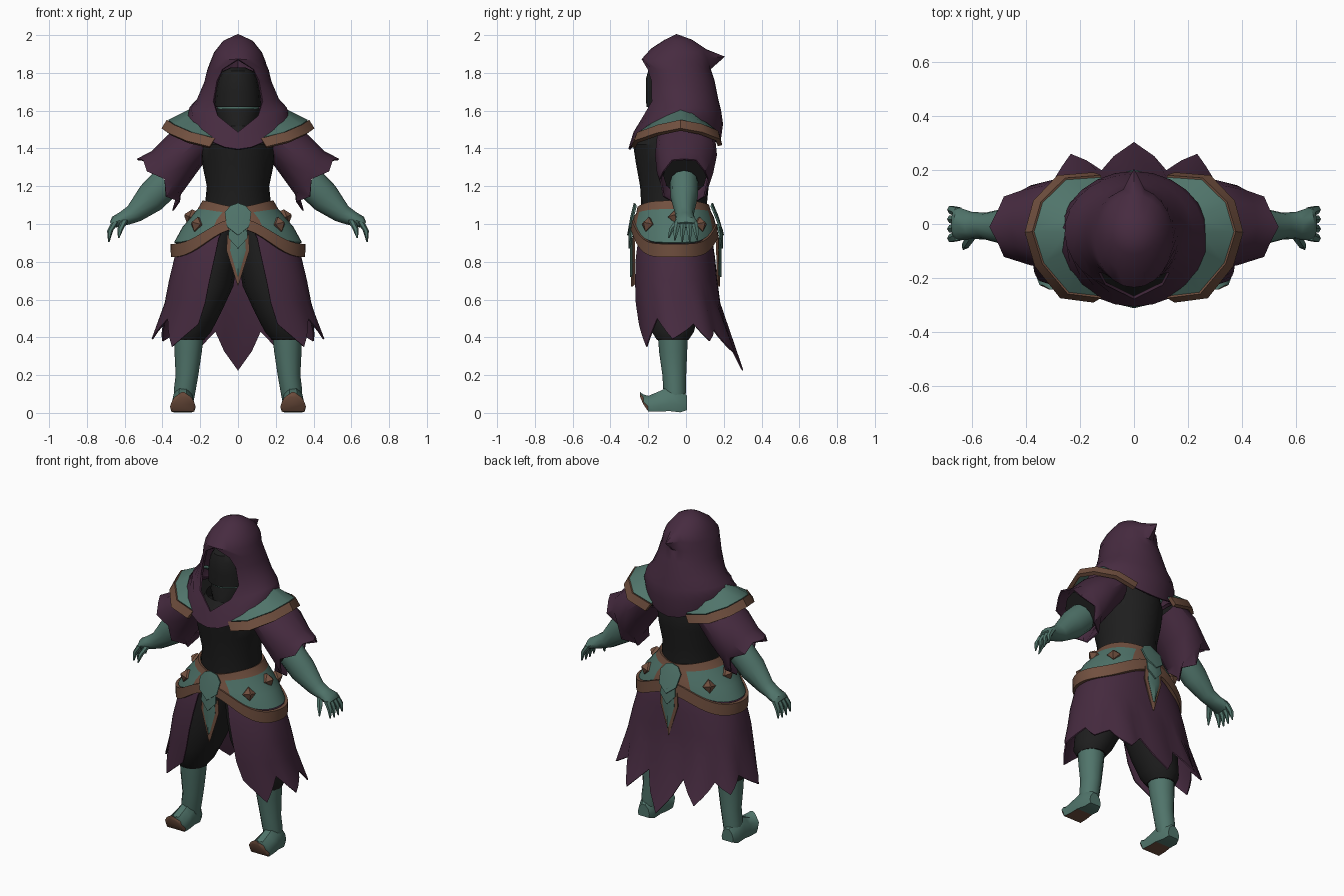
import bpy, bmesh, math
from mathutils import Vector

if "Cube" in bpy.data.objects:
    bpy.data.objects.remove(bpy.data.objects["Cube"])


def material(name, rgb):
    m = bpy.data.materials.new(name)
    m.diffuse_color = (*rgb, 1)
    m.use_nodes = True
    m.node_tree.nodes["Principled BSDF"].inputs["Base Color"].default_value = m.diffuse_color
    return m


PURPLE = material("purple cloth", (0.062, 0.024, 0.051))
TEAL = material("teal leather", (0.08, 0.175, 0.145))
BROWN = material("brown trim", (0.165, 0.08, 0.05))
BLACK = material("black cloth", (0.013, 0.013, 0.013))


def loft(name, rings, mats, bands=None, wrap=False, caps=False, mirror=False,
         thick=0, pick=None):
    """Skin a list of equally long point rows; bands gives a material per row."""
    bm = bmesh.new()
    rows = [[bm.verts.new(p) for p in r] for r in rings]
    n = len(rows[0])
    for j in range(len(rows) - 1):
        a, b = rows[j], rows[j + 1]
        for i in range(n if wrap else n - 1):
            k = (i + 1) % n
            f = bm.faces.new((a[i], a[k], b[k], b[i]))
            f.material_index = bands[j] if bands else 0
    if caps:
        bm.faces.new(rows[0])
        f = bm.faces.new(rows[-1])
        f.material_index = bands[-1] if bands else 0
    bmesh.ops.remove_doubles(bm, verts=bm.verts, dist=0.0005)
    bmesh.ops.recalc_face_normals(bm, faces=bm.faces)
    if pick:
        for f in bm.faces:
            f.material_index = pick(f.normal, f.calc_center_median(), f.material_index)
    me = bpy.data.meshes.new(name)
    bm.to_mesh(me)
    bm.free()
    for m in mats:
        me.materials.append(m)
    me.shade_smooth()
    me.set_sharp_from_angle(angle=math.radians(38))
    ob = bpy.data.objects.new(name, me)
    bpy.context.collection.objects.link(ob)
    if thick:
        s = ob.modifiers.new("thickness", 'SOLIDIFY')
        s.thickness, s.offset = thick, 0
        e = ob.modifiers.new("sharp rims", 'EDGE_SPLIT')
        e.split_angle = math.radians(38)
    if mirror:
        ob.modifiers.new("mirror", 'MIRROR')
    return ob


def ring(c, u, v, ru, rv, n=12):
    """Ellipse around c in the plane of u and v."""
    c, u, v = Vector(c), Vector(u).normalized(), Vector(v).normalized()
    return [c + u * ru * math.cos(2 * math.pi * i / n)
            + v * rv * math.sin(2 * math.pi * i / n) for i in range(n)]


def polar(zf, zs, zb, yf, yb, rx, n=24, a0=0.0, p=2, e=1.0):
    """Row round the body from the front; height differs at front, side, back.
    An exponent e below 1 makes the outline boxier."""
    pts = []
    for i in range(n + 1):
        t = a0 + (2 * math.pi - 2 * a0) * i / n
        c, s = math.cos(t), math.sin(t)
        z = zs + ((zf if c > 0 else zb) - zs) * abs(c) ** p
        c, s = math.copysign(abs(c) ** e, c), math.copysign(abs(s) ** e, s)
        pts.append(Vector((rx * s, (yf + yb) / 2 - (yb - yf) / 2 * c, z)))
    return pts


X, Y, Z = (1, 0, 0), (0, 1, 0), (0, 0, 1)

# Torso, neck and shadowed face
loft("torso", [polar(z, z, z, yf, yb, rx) for z, yf, yb, rx in (
    (1.0, -.23, .11, .17), (1.1, -.237, .11, .175), (1.2, -.243, .12, .165),
    (1.32, -.265, .14, .19), (1.42, -.28, .15, .2), (1.52, -.2, .13, .16))], [BLACK])
loft("neck", [polar(z, z, z, yf, .08, rx) for z, yf, rx in (
    (1.42, -.2, .06), (1.5, -.2, .09), (1.56, -.19, .12), (1.612, -.18, .125))], [BLACK])
loft("chin_line", [polar(z, z, z, -.2, .05, .11) for z in (1.61, 1.622)], [TEAL])
loft("face_cover", [ring((0, -.08, z), X, Y, rx, ry, 16) for z, rx, ry in (
    (1.62, .122, .13), (1.7, .118, .132), (1.77, .104, .132),
    (1.81, .08, .12), (1.828, .04, .08))], [BLACK], wrap=True, caps=True)

# Hood with face opening: w is the half width of the opening
hood = []
for zf, zs, zb, yf, yb, rx, w in (
        (2.0, 2.0, 2.0, -.0501, -.0499, .0001, 0), (1.97, 1.965, 1.97, -.11, .03, .075, 0),
        (1.925, 1.905, 1.92, -.18, .105, .122, 0), (1.87, 1.86, 1.88, -.23, .13, .14, 0),
        (1.82, 1.815, 1.82, -.222, .125, .157, .08), (1.76, 1.75, 1.76, -.218, .145, .173, .108),
        (1.64, 1.66, 1.66, -.215, .165, .212, .128), (1.56, 1.615, 1.6, -.24, .18, .252, .105),
        (1.485, 1.58, 1.53, -.272, .19, .268, 0), (1.395, 1.545, 1.42, -.3, .175, .268, 0)):
    hood.append(polar(zf, zs, zb, yf, yb, rx, a0=math.asin(w / rx)))
hood[3][12] = Vector((0, .2, 1.885))       # pointed fold at the back
loft("hood", hood, [PURPLE], thick=.012)

# Shoulder guards
edge = [Vector(p) for p in (
    (.15, -.28, 1.405), (.27, -.265, 1.435), (.36, -.15, 1.475), (.395, -.03, 1.50),
    (.365, .08, 1.48), (.28, .17, 1.445), (.15, .18, 1.415))]
seam = [p + Vector((-.028, -p.y * .06, .045)) for p in edge]
crest = [(.13, -.2, 1.48), (.19, -.15, 1.55), (.23, -.08, 1.59), (.245, -.03, 1.605),
         (.23, .02, 1.595), (.19, .08, 1.55), (.13, .11, 1.48)]
loft("shoulder_guard", [seam, crest], [TEAL], mirror=True, thick=.014)
loft("shoulder_rim", [edge, seam], [BROWN], mirror=True, thick=.024)

# Ragged sleeves with dark lining: long upper and lower points, short side points
SU, SD = (.55, 0, .84), Vector((.84, 0, -.54))
sleeve = [ring(c, SU, Y, a, b) for c, a, b in (
    ((.19, 0, 1.46), .09, .15), ((.30, 0, 1.365), .125, .16),
    ((.38, -.005, 1.27), .135, .145))]
frill = ring((.41, -.01, 1.225), SU, Y, .165, .125)
shift = {0: .04, 1: .015, 11: .015, 6: .03, 2: .03, 10: .03, 4: .02, 8: .02}
sleeve.append([p + SD * shift.get(i, -.025) for i, p in enumerate(frill)])
loft("sleeve", sleeve, [PURPLE], wrap=True, mirror=True, thick=.008)
loft("sleeve_lining", [ring(c, SU, Y, a, b) for c, a, b in (
    ((.2, 0, 1.45), .08, .12), ((.3, 0, 1.36), .112, .135),
    ((.39, -.005, 1.255), .12, .115))], [BLACK], wrap=True, caps=True, mirror=True)

# Forearms, hands and fingers
FU = (.66, 0, .75)
loft("forearm", [ring(c, FU, Y, a, b) for c, a, b in (
    ((.38, -.01, 1.22), .085, .075), ((.46, -.01, 1.14), .083, .072),
    ((.55, -.008, 1.055), .052, .05), ((.60, -.005, 1.03), .042, .05),
    ((.645, 0, 1.012), .034, .06), ((.664, 0, .995), .02, .058))],
    [TEAL], wrap=True, caps=True, mirror=True)
fingers = [((.65, y, 1.01), (.677, y * 1.2, .965), (.684, y * 1.35, .9 + abs(y) * .3))
           for y in (-.044, -.015, .015, .044)]
fingers.append(((.6, -.04, 1.02), (.622, -.075, .975), (.632, -.092, .925)))
for i, (a, b, c) in enumerate(fingers):
    loft("finger" if i < 4 else "thumb", [ring(p, X, Y, r, r, 6) for p, r in (
        (a, .02), (b, .016), (c, .004))], [TEAL], wrap=True, caps=True, mirror=True)

# Flared hip armour with trimmed edges and pyramid studs
loft("hip_armour", [
    polar(1.09, 1.12, 1.1, -.25, .115, .182, 48, p=4),
    polar(1.055, 1.075, 1.065, -.257, .125, .208, 48, p=4),
    polar(1.04, .98, 1.03, -.268, .142, .288, 48, p=5),
    polar(1.02, .9, 1.0, -.275, .15, .332, 48, p=5)],
    [BROWN, TEAL], bands=[0, 1, 1], thick=.014,
    pick=lambda n, c, m: 0 if abs(c.x) < .1 and abs(c.y + .06) > .1 else m)
loft("hip_rim", [
    polar(1.03, .895, 1.0, -.28, .155, .348, 48, p=5),
    polar(.975, .825, .93, -.283, .16, .345, 48, p=5)], [BROWN], thick=.02)
for t, z, k in ((.85, .995, .285), (1.6, 1.035, .245), (2.3, .995, .283)):
    nrm = Vector((math.sin(t), -math.cos(t), .35)).normalized()
    tan = Vector((math.cos(t), math.sin(t), 0))
    base = Vector((k * math.sin(t), -.063 - .205 * math.cos(t), z))
    up = nrm.cross(tan)
    loft("hip_stud", [ring(base - nrm * .015, up, tan, .04, .038, 4),
                      ring(base + nrm * .012, up, tan, .04, .038, 4),
                      ring(base + nrm * .04, up, tan, .006, .006, 4)],
         [BROWN], wrap=True, caps=True, mirror=True)


# Overlapping ridged plates hanging at front and back
def plate(name, side, depth, mat, rows):
    def y(d, z):
        return -.055 + side * (.242 + d - max(0, z - .97) * (.25 if side < 0 else .42))
    loft(name, [[(-w, y(depth - .01, zs), zs), (0, y(depth, zc), zc), (w, y(depth - .01, zs), zs)]
                for zc, zs, w in rows], [mat], thick=.01)


for side in (-1, 1):
    plate("buckle_plate", side, .01, TEAL, ((1.11, 1.095, .04), (1.04, 1.06, .07), (.94, .985, .058)))
    plate("middle_plate", side, .003, TEAL, ((.97, 1.0, .045), (.87, .925, .05)))
    plate("tassel_trim", side, -.012, BROWN, ((.9, .945, .056), (.83, .86, .06), (.67, .68, .002)))
    plate("tassel_plate", side, -.005, TEAL, ((.89, .925, .036), (.83, .86, .04), (.72, .73, .002)))

# Long ragged skirt, open at the front; keys give column, height and flare of the hem
N = 48
skirt = [polar(z, z, z, yf, yb, rx, N, a0, e=e) for z, yf, yb, rx, a0, e in (
    (1.0, -.235, .11, .23, .3, .95), (.92, -.258, .135, .3, .32, .93),
    (.82, -.272, .15, .333, .33, .88), (.7, -.277, .162, .362, .35, .82),
    (.58, -.275, .178, .385, .38, .8))]
hem = polar(.5, .5, .5, -.265, .2, .4, N, .46, e=.8)
keys = ((0, .47, 0), (3, .35, 1), (6, .5, 0), (9, .39, 1), (12, .47, 0), (15, .38, 1),
        (17, .44, 0), (20, .315, 1), (22, .43, 0), (24, .225, 1))
for i, p in enumerate(hem):
    c = min(i, N - i)
    for (c0, z0, k0), (c1, z1, k1) in zip(keys, keys[1:]):
        if c0 <= c <= c1:
            f = (c - c0) / (c1 - c0)
            p.z, k = z0 + (z1 - z0) * f, k0 + (k1 - k0) * f
    p.x *= 1 + .14 * k
    if p.y > 0:
        p.y += .1 * k * (p.y / .2) ** 3
skirt.append(hem)
loft("skirt", skirt, [PURPLE], thick=.008)

# Baggy trousers and lower legs
loft("trousers", [ring(c, X, Y, a, b, 14) for c, a, b in (
    ((.09, -.06, 1.02), .1, .15), ((.13, -.06, .82), .13, .165), ((.165, -.065, .67), .14, .16),
    ((.215, -.07, .53), .125, .14), ((.25, -.07, .43), .108, .115), ((.26, -.07, .385), .08, .085))],
    [BLACK], wrap=True, caps=True, mirror=True)
loft("lower_leg", [ring(c, X, Y, a, b) for c, a, b in (
    ((.26, -.07, .42), .08, .08), ((.264, -.068, .32), .072, .074), ((.27, -.062, .2), .06, .063),
    ((.282, -.06, .12), .058, .06), ((.287, -.055, .05), .05, .05))],
    [TEAL], wrap=True, caps=True, mirror=True)

# Boots with upturned toes and brown soles
foot = []
for y, zb, zt, w in ((.005, .015, .09, .04), (-.03, .003, .13, .055), (-.09, .01, .14, .06),
                     (-.14, .006, .115, .064), (-.2, .008, .09, .068), (-.226, .045, .098, .058),
                     (-.243, .085, .11, .022)):
    x, h = .292, zt - zb
    foot.append([(x + w * a, y, zb + h * b) for a, b in (
        (-.9, 0), (.9, 0), (1, .3), (.8, .7), (.3, 1), (-.3, 1), (-.8, .7), (-1, .3))])
loft("boot", foot, [TEAL, BROWN], wrap=True, caps=True, mirror=True,
     pick=lambda n, c, m: int(c.y < -.08 and (n.z < -.4 or (n.y < -.5 and c.y < -.2))))
